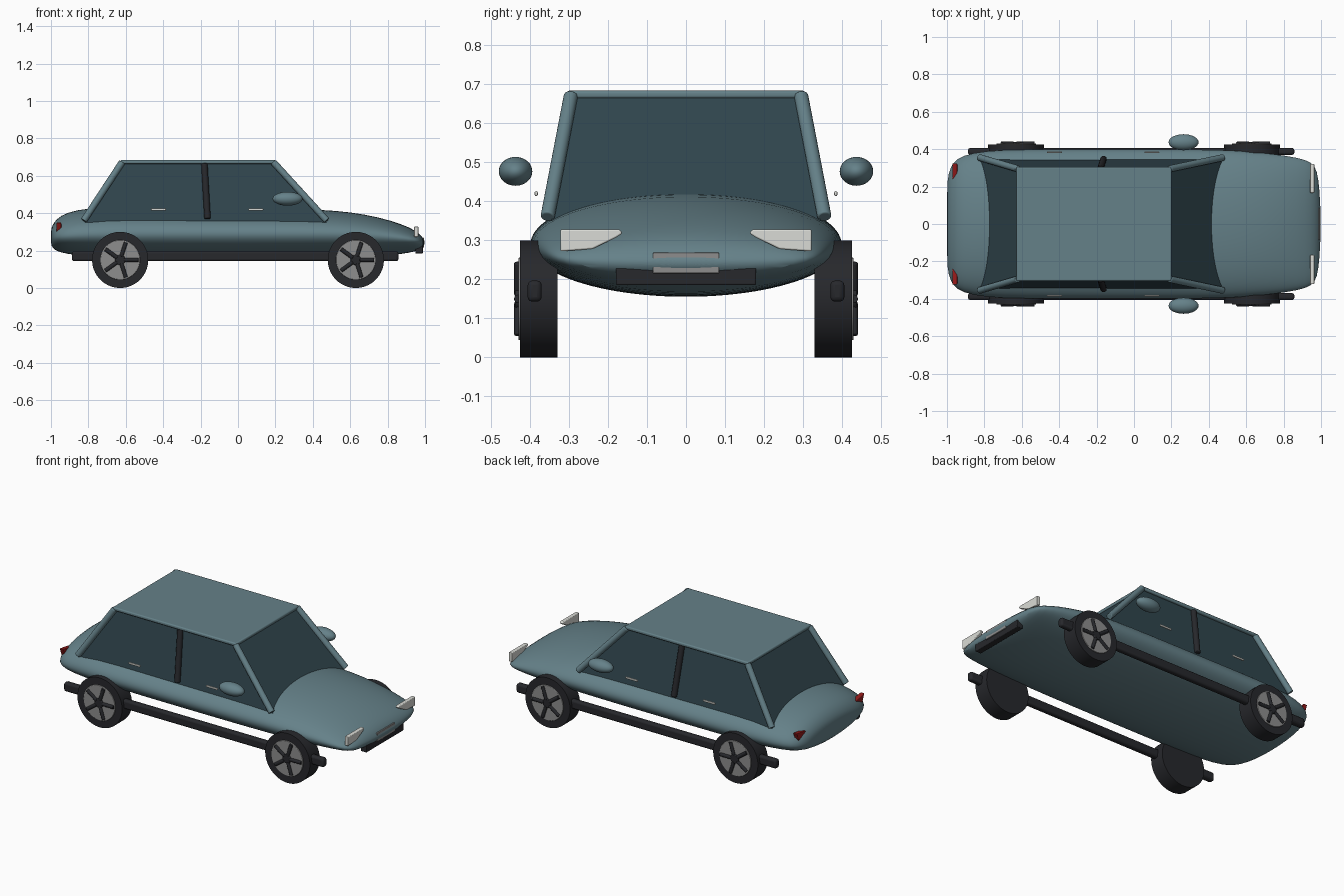
import bpy, bmesh
from math import cos, sin, tau
from mathutils import Vector

if "Cube" in bpy.data.objects:
    bpy.data.objects.remove(bpy.data.objects["Cube"])


def material(name, r, g, b):
    m = bpy.data.materials.new(name)
    m.use_nodes = True
    m.diffuse_color = (r, g, b, 1)
    m.node_tree.nodes["Principled BSDF"].inputs["Base Color"].default_value = (r, g, b, 1)
    return m


PAINT = material("paint", 0.13, 0.22, 0.25)
GLASS = material("glass", 0.03, 0.06, 0.075)
BLACK = material("black", 0.02, 0.021, 0.025)
METAL = material("metal", 0.27, 0.27, 0.27)
LENS = material("lens", 0.7, 0.71, 0.67)
RED = material("red", 0.3, 0.01, 0.01)


def finish(ob, name, mat, bevel=0):
    ob.name = name
    ob.data.materials.append(mat)
    bpy.ops.object.select_all(action="DESELECT")
    ob.select_set(True)
    bpy.context.view_layer.objects.active = ob
    if bevel:
        mod = ob.modifiers.new("bevel", "BEVEL")
        mod.width, mod.segments = bevel, 3
    bpy.ops.object.shade_smooth_by_angle(angle=0.7)
    return ob


def loft(name, rings, mat, bevel=0):
    """Skin a row of matching closed rings and cap both ends."""
    bm = bmesh.new()
    loops = [[bm.verts.new(p) for p in ring] for ring in rings]
    n = len(loops[0])
    for a, b in zip(loops, loops[1:]):
        for i in range(n):
            j = (i + 1) % n
            bm.faces.new((a[i], a[j], b[j], b[i]))
    bm.faces.new(loops[0])
    bm.faces.new(loops[-1])
    bmesh.ops.recalc_face_normals(bm, faces=bm.faces)
    mesh = bpy.data.meshes.new(name)
    bm.to_mesh(mesh)
    bm.free()
    ob = bpy.data.objects.new(name, mesh)
    bpy.context.collection.objects.link(ob)
    return finish(ob, name, mat, bevel)


def box(name, center, size, mat, bevel=0):
    bpy.ops.mesh.primitive_cube_add(size=1, location=center)
    ob = bpy.context.object
    ob.data.transform(((size[0], 0, 0, 0), (0, size[1], 0, 0), (0, 0, size[2], 0), (0, 0, 0, 1)))
    return finish(ob, name, mat, bevel)


def rod(name, start, end, radius, mat, sides=24, bevel=0):
    start, end = Vector(start), Vector(end)
    axis = end - start
    bpy.ops.mesh.primitive_cylinder_add(vertices=sides, radius=radius, depth=axis.length,
                                        location=(start + end) / 2)
    ob = bpy.context.object
    ob.rotation_euler = axis.to_track_quat("Z", "Y").to_euler()
    return finish(ob, name, mat, bevel)


def panel(name, outline, side, x, depth, mat, bevel):
    """Flat plate with a y-z outline, given thickness along x."""
    rings = [[(px, side * y, z) for y, z in outline] for px in (x - depth / 2, x + depth / 2)]
    return loft(name, rings, mat, bevel)


# Body: elliptical sections as (x, half width, bottom, widest height, top)
stations = [
    (-1.0, 0.20, 0.235, 0.27, 0.31), (-0.993, 0.27, 0.215, 0.27, 0.335),
    (-0.97, 0.33, 0.197, 0.275, 0.37), (-0.92, 0.367, 0.182, 0.28, 0.403),
    (-0.8, 0.393, 0.168, 0.287, 0.43), (-0.6, 0.4, 0.158, 0.29, 0.432),
    (-0.2, 0.4, 0.155, 0.29, 0.425), (0.2, 0.4, 0.155, 0.29, 0.424),
    (0.45, 0.398, 0.157, 0.29, 0.419), (0.6, 0.39, 0.16, 0.287, 0.406),
    (0.75, 0.375, 0.167, 0.278, 0.38), (0.88, 0.355, 0.182, 0.265, 0.34),
    (0.95, 0.332, 0.195, 0.255, 0.307), (0.98, 0.29, 0.21, 0.248, 0.28),
    (0.992, 0.18, 0.225, 0.244, 0.26), (0.998, 0.06, 0.236, 0.243, 0.25),
]
rings = []
for x, w, low, mid, top in stations:
    ring = []
    for i in range(48):
        a = tau * i / 48
        height = top - mid if sin(a) > 0 else mid - low
        ring.append((x, w * cos(a), mid + height * sin(a)))
    rings.append(ring)
body = loft("body", rings, PAINT)
body.modifiers.new("smooth", "SUBSURF").levels = 1


# Cabin: tapered glass block under a thin roof panel
def rectangle(x0, x1, y, z):
    return [(x0, -y, z), (x1, -y, z), (x1, y, z), (x0, y, z)]


loft("cabin_glass", [rectangle(-0.82, 0.475, 0.345, 0.35),
                     rectangle(-0.62, 0.19, 0.29, 0.67)], GLASS)
box("roof", (-0.215, 0, 0.674), (0.83, 0.61, 0.02), PAINT, 0.007)

# Front plate and bumper
box("number_plate", (0.983, 0, 0.242), (0.022, 0.17, 0.053), METAL, 0.003)
box("front_bumper", (0.968, 0, 0.207), (0.04, 0.36, 0.044), BLACK, 0.004)

headlight = [(0.322, 0.272), (0.322, 0.328), (0.17, 0.328), (0.163, 0.318),
             (0.18, 0.307), (0.24, 0.278)]
taillight = [(0.325, 0.35), (0.24, 0.337), (0.24, 0.327), (0.305, 0.3)]

for side, label in ((1, "left"), (-1, "right")):
    # Corner and centre pillars
    for end, top_x, base_x in (("front", 0.19, 0.475), ("rear", -0.62, -0.825)):
        rod(f"{end}_pillar_{label}", (top_x, side * 0.295, 0.672),
            (base_x, side * 0.355, 0.36), 0.018, PAINT, bevel=0.004)
    rod(f"centre_pillar_{label}", (-0.18, side * 0.295, 0.665),
        (-0.163, side * 0.348, 0.37), 0.017, BLACK, bevel=0.004)

    # Side mirror and door handles
    bpy.ops.mesh.primitive_uv_sphere_add(segments=32, ring_count=16, radius=1,
                                         location=(0.265, side * 0.437, 0.477))
    mirror = bpy.context.object
    mirror.scale = (0.08, 0.043, 0.037)
    finish(mirror, f"mirror_{label}", PAINT)
    for end, x in (("front", 0.095), ("rear", -0.425)):
        box(f"{end}_handle_{label}", (x, side * 0.384, 0.42), (0.08, 0.008, 0.012), LENS, 0.003)

    # Lights
    panel(f"headlight_{label}", headlight, side, 0.953, 0.022, LENS, 0.004)
    panel(f"taillight_{label}", taillight, side, -0.958, 0.026, RED, 0.004)

    # Sill bar running past both wheels
    box(f"sill_{label}", (-0.015, side * 0.388, 0.17), (1.745, 0.036, 0.054), BLACK, 0.012)

    # Wheels with five raised spokes
    for end, x in (("front", 0.63), ("rear", -0.63)):
        tag = f"{end}_{label}"
        z = 0.15
        rod(f"tyre_{tag}", (x, side * 0.33, z), (x, side * 0.425, z), 0.15, BLACK, 64)
        rod(f"rim_{tag}", (x, side * 0.4, z), (x, side * 0.43, z), 0.106, METAL, 48, 0.003)
        rod(f"hub_{tag}", (x, side * 0.42, z), (x, side * 0.438, z), 0.028, BLACK, 24, 0.004)
        for k in range(5):
            dx, dz = cos(tau * k / 5), sin(tau * k / 5)
            rod(f"spoke_{tag}_{k + 1}", (x + 0.02 * dx, side * 0.43, z + 0.02 * dz),
                (x + 0.098 * dx, side * 0.43, z + 0.098 * dz), 0.011, BLACK, 12, 0.003)
